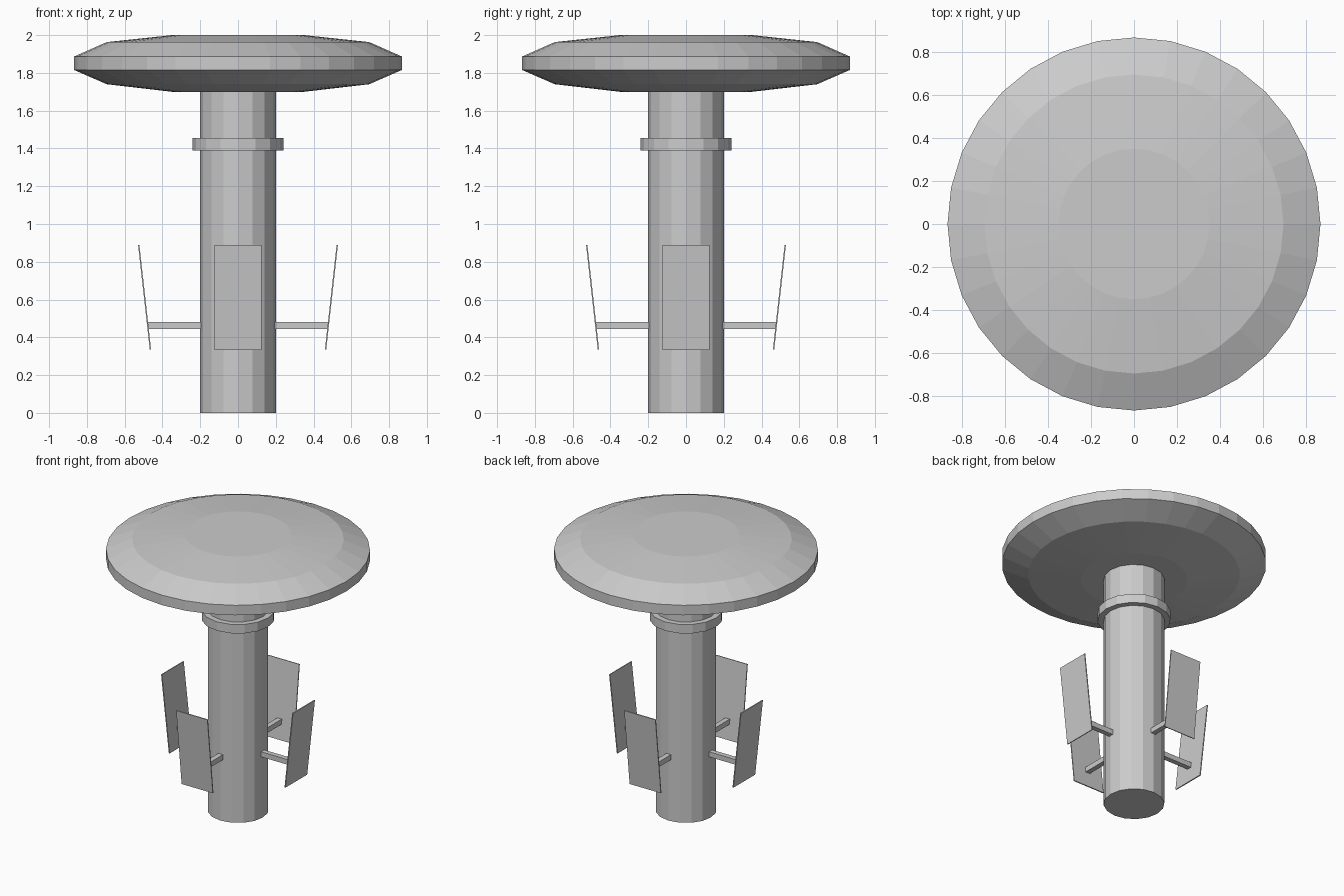
import bpy, math
from mathutils import Matrix

if "Cube" in bpy.data.objects:
    bpy.data.objects.remove(bpy.data.objects["Cube"])


def make(name, verts, faces):
    mesh = bpy.data.meshes.new(name)
    mesh.from_pydata(verts, [], faces)
    obj = bpy.data.objects.new(name, mesh)
    bpy.context.collection.objects.link(obj)
    return obj


def lathe(name, profile, sides, closed=False):
    """Spin (radius, z) points, listed bottom to top on the outside."""
    verts = [(r * math.cos(2 * math.pi * i / sides), r * math.sin(2 * math.pi * i / sides), z)
             for r, z in profile for i in range(sides)]
    n = len(profile)
    faces = []
    for k in range(n if closed else n - 1):
        a, b = k * sides, (k + 1) % n * sides
        faces += [(a + i, a + (i + 1) % sides, b + (i + 1) % sides, b + i) for i in range(sides)]
    if not closed:
        faces.append(tuple(reversed(range(sides))))
        faces.append(tuple(range((n - 1) * sides, n * sides)))
    return make(name, verts, faces)


def extruded(name, outline, width, angle):
    """Extrude an (x, z) outline across y, then turn it about the column."""
    n = len(outline)
    verts = [(x, y, z) for y in (-width / 2, width / 2) for x, z in outline]
    faces = [tuple(range(n)), tuple(reversed(range(n, 2 * n)))]
    faces += [(i, i + n, (i + 1) % n + n, (i + 1) % n) for i in range(n)]
    obj = make(name, verts, faces)
    obj.data.transform(Matrix.Rotation(angle, 4, 'Z'))
    return obj


# Column and collar
lathe("column", [(0.2, 0), (0.2, 1.7)], 16)
lathe("collar", [(0.2, 1.39), (0.24, 1.39), (0.24, 1.455), (0.2, 1.455)], 16, closed=True)

# Bevelled disc top
lathe("disc_top", [(0.35, 1.70), (0.695, 1.74), (0.867, 1.815),
                   (0.867, 1.887), (0.695, 1.963), (0.35, 2.0)], 32)

# Four tilted panels on short arms
for i, side in enumerate(("right", "back", "left", "front")):
    turn = i * math.pi / 2
    extruded("arm_" + side, [(0.19, 0.445), (0.475, 0.445), (0.478, 0.482), (0.19, 0.482)], 0.036, turn)
    extruded("panel_" + side, [(0.46, 0.335), (0.467, 0.334), (0.529, 0.889), (0.522, 0.89)], 0.25, turn)
